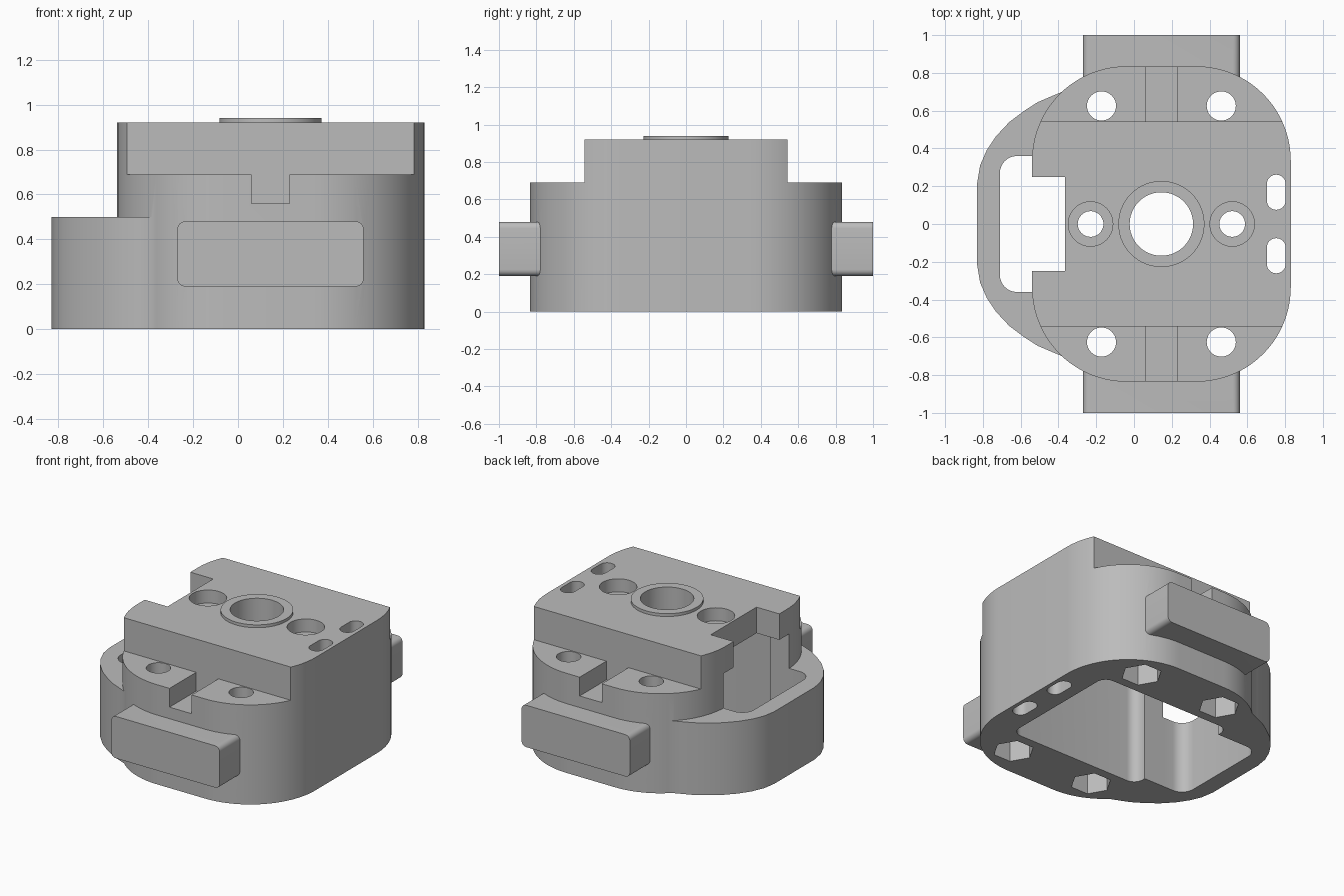
import bpy, bmesh, math
from math import cos, sin, pi

if "Cube" in bpy.data.objects:
    bpy.data.objects.remove(bpy.data.objects["Cube"])

CX = 0.145                      # centre line of the upper housing
grey = bpy.data.materials.new("light_grey")
grey.use_nodes = True
grey.diffuse_color = (0.5, 0.5, 0.5, 1)
grey.node_tree.nodes["Principled BSDF"].inputs["Base Color"].default_value = (0.5, 0.5, 0.5, 1)


def prism(name, outline, z0, z1):
    """Extrude a flat outline from z0 to z1."""
    bm = bmesh.new()
    base = bm.faces.new([bm.verts.new((x, y, z0)) for x, y in outline])
    top = bmesh.ops.extrude_face_region(bm, geom=[base])
    moved = [v for v in top["geom"] if isinstance(v, bmesh.types.BMVert)]
    bmesh.ops.translate(bm, verts=moved, vec=(0, 0, z1 - z0))
    bmesh.ops.recalc_face_normals(bm, faces=bm.faces)
    mesh = bpy.data.meshes.new(name)
    bm.to_mesh(mesh)
    bm.free()
    mesh.materials.append(grey)
    obj = bpy.data.objects.new(name, mesh)
    bpy.context.collection.objects.link(obj)
    return obj


def rounded(x0, x1, y0, y1, r, n=8):
    """Rectangle outline with rounded corners."""
    pts = []
    corners = [(x1 - r, y1 - r), (x0 + r, y1 - r), (x0 + r, y0 + r), (x1 - r, y0 + r)]
    for i, (cx, cy) in enumerate(corners):
        for k in range(n + 1):
            a = (i + k / n) * pi / 2
            pts.append((cx + r * cos(a), cy + r * sin(a)))
    return pts


def box(x0, x1, y0, y1):
    return [(x0, y0), (x1, y0), (x1, y1), (x0, y1)]


def circle(x, y, r, n=40):
    return [(x + r * cos(2 * pi * i / n), y + r * sin(2 * pi * i / n)) for i in range(n)]


def combine(target, other, operation):
    """Apply a boolean and remove the helper."""
    mod = target.modifiers.new("bool", "BOOLEAN")
    mod.operation, mod.object, mod.solver = operation, other, "EXACT"
    bpy.context.view_layer.objects.active = target
    bpy.ops.object.modifier_apply(modifier=mod.name)
    bpy.data.objects.remove(other)


def cut(outline, z0, z1):
    combine(housing, prism("cutter", outline, z0, z1), "DIFFERENCE")


# Main housing
housing = prism("housing", rounded(-0.54, 0.83, -0.835, 0.835, 0.5, 20), 0, 0.92)

# Low collar wrapping one side
half = [(-0.34, 0.725), (-0.38, 0.70), (-0.44, 0.675), (-0.51, 0.645), (-0.58, 0.60),
        (-0.66, 0.54), (-0.73, 0.465), (-0.78, 0.39), (-0.815, 0.31), (-0.83, 0.22)]
collar = [(0.1, 0.7)] + half + [(x, -y) for x, y in reversed(half)] + [(0.1, -0.7)]
combine(housing, prism("collar", collar, 0, 0.5), "UNION")

# Raised ring around the central bore
combine(housing, prism("ring", circle(CX, 0, 0.228, 56), 0.85, 0.94), "UNION")

# Side lugs with rounded long edges
for side in (-1, 1):
    lug = prism("lug", rounded(-0.27, 0.56, 0.19, 0.48, 0.035, 6), 0.6, 1.0)
    for v in lug.data.vertices:
        x, z, depth = v.co
        v.co = (x, side * depth, z)
    if side > 0:
        lug.data.flip_normals()
    combine(housing, lug, "UNION")

# Stepped shoulders with a centre keyway
for side in (-1, 1):
    ys = sorted((side * 0.543, side * 1.2))
    cut(box(-1, 1, *ys), 0.69, 1.1)
    cut(box(0.06, 0.23, *ys), 0.56, 1.1)

# Hollow underside, opening into the collar, and the notch in the roof
cut(rounded(-0.71, 0.3, -0.36, 0.36, 0.09), -0.1, 0.74)
cut(rounded(-0.39, 0.62, -0.45, 0.45, 0.07), -0.1, 0.74)
cut(box(-0.7, -0.365, -0.25, 0.25), 0.6, 1.1)

# Central bore and counterbored screw holes
cut(circle(CX, 0, 0.168, 48), 0.5, 1.1)
for side in (-1, 1):
    x = CX + side * 0.375
    cut(circle(x, 0, 0.118), 0.83, 1.1)
    cut(circle(x, 0, 0.068), 0.5, 1.1)

# Corner bolt holes with hexagonal nut pockets below
for x in (CX - 0.317, CX + 0.317):
    for y in (-0.625, 0.625):
        cut(circle(x, y, 0.077), -0.1, 1.1)
        cut(circle(x, y, 0.13, 6), -0.1, 0.2)

# Twin slots through the far wall
for y in (-0.168, 0.168):
    cut(rounded(0.703, 0.803, y - 0.093, y + 0.093, 0.0495), -0.1, 1.1)

# Smooth curved walls, sharp machined edges
bpy.ops.object.select_all(action="DESELECT")
housing.select_set(True)
bpy.context.view_layer.objects.active = housing
bpy.ops.object.shade_smooth_by_angle(angle=math.radians(25))
